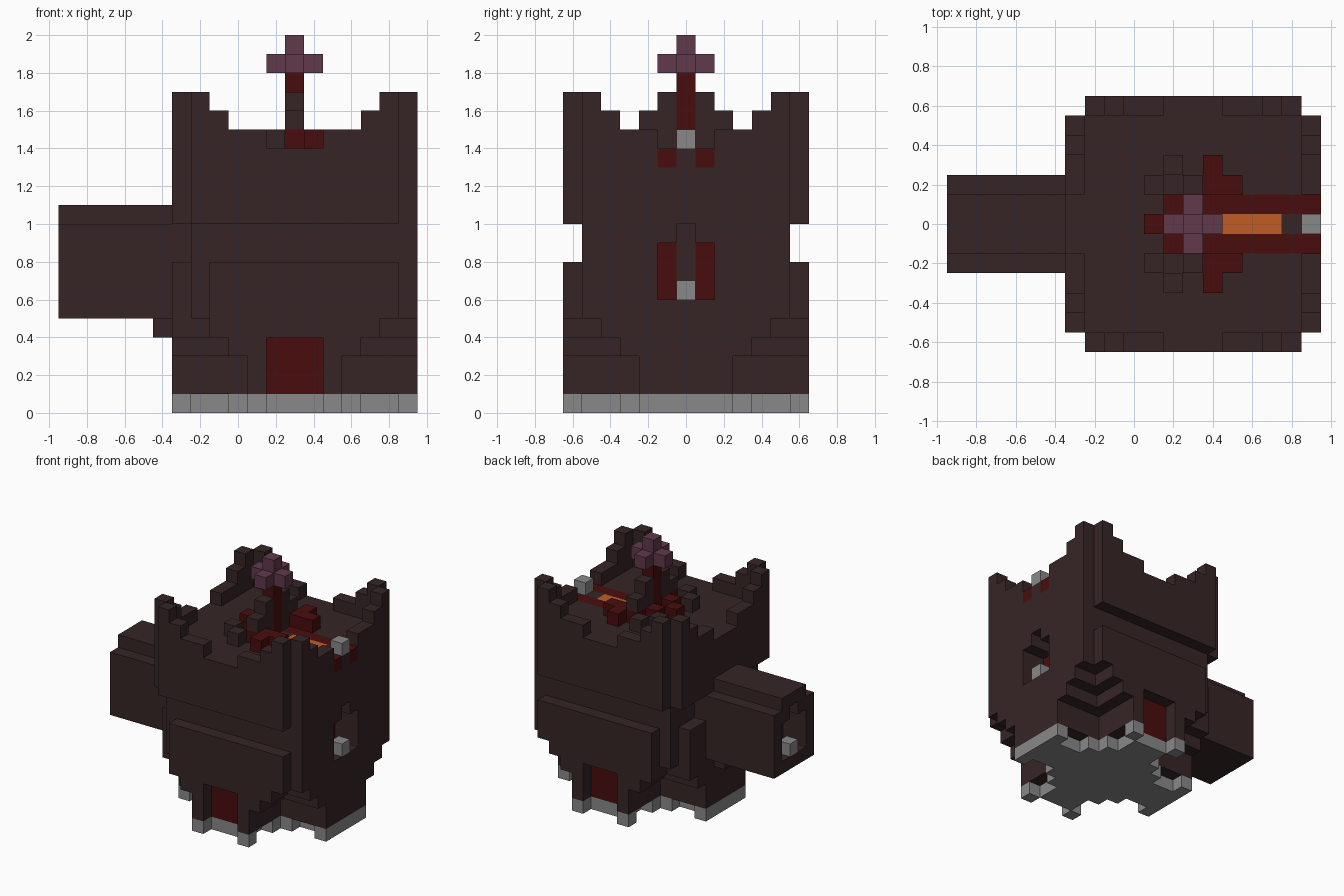
import bpy, bmesh
from mathutils import Vector

cube = bpy.data.objects.get("Cube")
if cube:
    bpy.data.objects.remove(cube)

S = 0.1          # block size
CX = 0.3         # tower axis
COLORS = {
    "dark_brown": (0.037, 0.0185, 0.0185),
    "deep_red": (0.066, 0.004, 0.004),
    "stone_grey": (0.25, 0.25, 0.25),
    "dusty_pink": (0.12, 0.041, 0.07),
    "ember_orange": (0.53, 0.108, 0.018),
}
mats = {}
for name, rgb in COLORS.items():
    m = bpy.data.materials.new(name)
    m.use_nodes = True
    m.diffuse_color = (*rgb, 1)
    m.node_tree.nodes["Principled BSDF"].inputs["Base Color"].default_value = (*rgb, 1)
    mats[name] = m

cells = {}       # block -> (part, colour)


def span(a, b):
    return range(a, b + 1)


def fill(part, color, xs, ys, zs):
    """Inclusive block ranges, measured from the tower axis."""
    for x in span(*xs):
        for y in span(*ys):
            for z in span(*zs):
                cells[x, y, z] = (part, color)


def carve(xs, ys, zs):
    for x in span(*xs):
        for y in span(*ys):
            for z in span(*zs):
                cells.pop((x, y, z), None)


BR, RED, GREY, PINK = "dark_brown", "deep_red", "stone_grey", "dusty_pink"

# Lower walls: core with a raised panel on each side
fill("lower_walls", BR, (-5, 6), (-5, 5), (1, 9))
fill("lower_walls", BR, (-6, -6), (-4, 4), (1, 7))
for side in (-6, 6):
    fill("lower_walls", BR, (-4, 5), (side, side), (1, 7))

# Stone footing
fill("footing", GREY, (-6, 6), (-6, 6), (0, 0))

# Stepped undercuts at the four corners
for x, y, z in list(cells):
    cut = {0: 3, 1: 3, 2: 3, 3: 4, 4: 5}.get(z, 9)
    if min(abs(x), abs(y)) >= cut:
        del cells[x, y, z]
    elif z == 0 and sorted((abs(x), abs(y))) in ([2, 4], [2, 5]):
        del cells[x, y, z]

# Recessed doors at front and back
for s in (-1, 1):
    carve((-1, 1), (s * 6, s * 6), (0, 3))
    fill("doors", RED, (-1, 1), (s * 5, s * 5), (1, 3))

# Upper walls with clipped corners
fill("upper_walls", BR, (-6, 6), (-6, 6), (10, 13))
for x in (-6, 6):
    for y in (-6, 6):
        carve((x, x), (y, y), (10, 13))

# Battlements rising towards the corners
for t, top in ((2, 14), (3, 14), (4, 15), (5, 16)):
    for a in (-t, t):
        for b in (-6, 6):
            fill("battlements", BR, (a, a), (b, b), (14, top))
            fill("battlements", BR, (b, b), (a, a), (14, top))

# Side barrel
fill("side_barrel", BR, (-12, -7), (-2, 2), (5, 9))
fill("side_barrel", BR, (-12, -6), (-1, 1), (10, 10))
fill("side_barrel", BR, (-7, -7), (-1, 1), (4, 4))
fill("side_barrel", BR, (-6, -6), (-2, 2), (5, 9))

# Arched openings, each with a stone block on the sill
for outer, inner in ((6, 5), (-12, -11)):
    xs = (min(outer, inner), max(outer, inner))
    carve(xs, (-1, 1), (6, 8))
    carve(xs, (0, 0), (9, 9))
    fill("sill_blocks", GREY, (outer, outer), (0, 0), (6, 6))
for y in (-1, 1):
    fill("window_lining", RED, (4, 4), (y, y), (6, 8))

# Roof channel with embers, spout and red drips over the edge
fill("ember_channel", "ember_orange", (2, 4), (0, 0), (13, 13))
for y in (-1, 1):
    fill("channel_edges", RED, (-1, 6), (y, y), (13, 13))
fill("spout_block", GREY, (6, 6), (0, 0), (14, 14))

# Red roof star, dark stubs and posts around the mast
fill("roof_star", RED, (-2, -2), (0, 0), (14, 14))
for s in (-1, 1):
    fill("roof_star", RED, (0, 2), (2 * s, 2 * s), (14, 14))
    fill("roof_star", RED, (1, 1), (3 * s, 3 * s), (14, 14))
    fill("roof_star", RED, (-1, -1), (s, s), (14, 14))
    fill("roof_stubs", BR, (-1, -1), (3 * s, 3 * s), (14, 14))
    fill("roof_stubs", BR, (-2, -2), (2 * s, 2 * s), (14, 14))
    fill("mast_posts", BR, (0, 0), (s, s), (14, 16))
    fill("mast_posts", BR, (0, 0), (2 * s, 2 * s), (15, 15))

# Mast and its crystal
fill("mast", RED, (0, 0), (0, 0), (14, 17))
fill("crystal", PINK, (-1, 1), (0, 0), (18, 18))
fill("crystal", PINK, (0, 0), (-1, 1), (18, 18))
fill("crystal", PINK, (0, 0), (0, 0), (19, 19))


def build(part):
    """Make one mesh from the exposed block faces of a part."""
    bm = bmesh.new()
    color = None
    for c, (name, col) in cells.items():
        if name != part:
            continue
        color = col
        mid = Vector((c[0], c[1], c[2] + 0.5))
        for axis in range(3):
            for sign in (-1, 1):
                n = [0, 0, 0]
                n[axis] = sign
                if tuple(p + q for p, q in zip(c, n)) in cells:
                    continue
                u, v = Vector(), Vector()
                u[(axis + 1) % 3] = 0.5
                v[(axis + 2) % 3] = 0.5 * sign
                f = mid + Vector(n) / 2
                quad = (f - u - v, f + u - v, f + u + v, f - u + v)
                bm.faces.new([bm.verts.new(p * S + Vector((CX, 0, 0))) for p in quad])
    bmesh.ops.remove_doubles(bm, verts=bm.verts[:], dist=0.001)
    me = bpy.data.meshes.new(part)
    bm.to_mesh(me)
    bm.free()
    me.materials.append(mats[color])
    bpy.context.collection.objects.link(bpy.data.objects.new(part, me))


for part in sorted({p for p, _ in cells.values()}):
    build(part)
